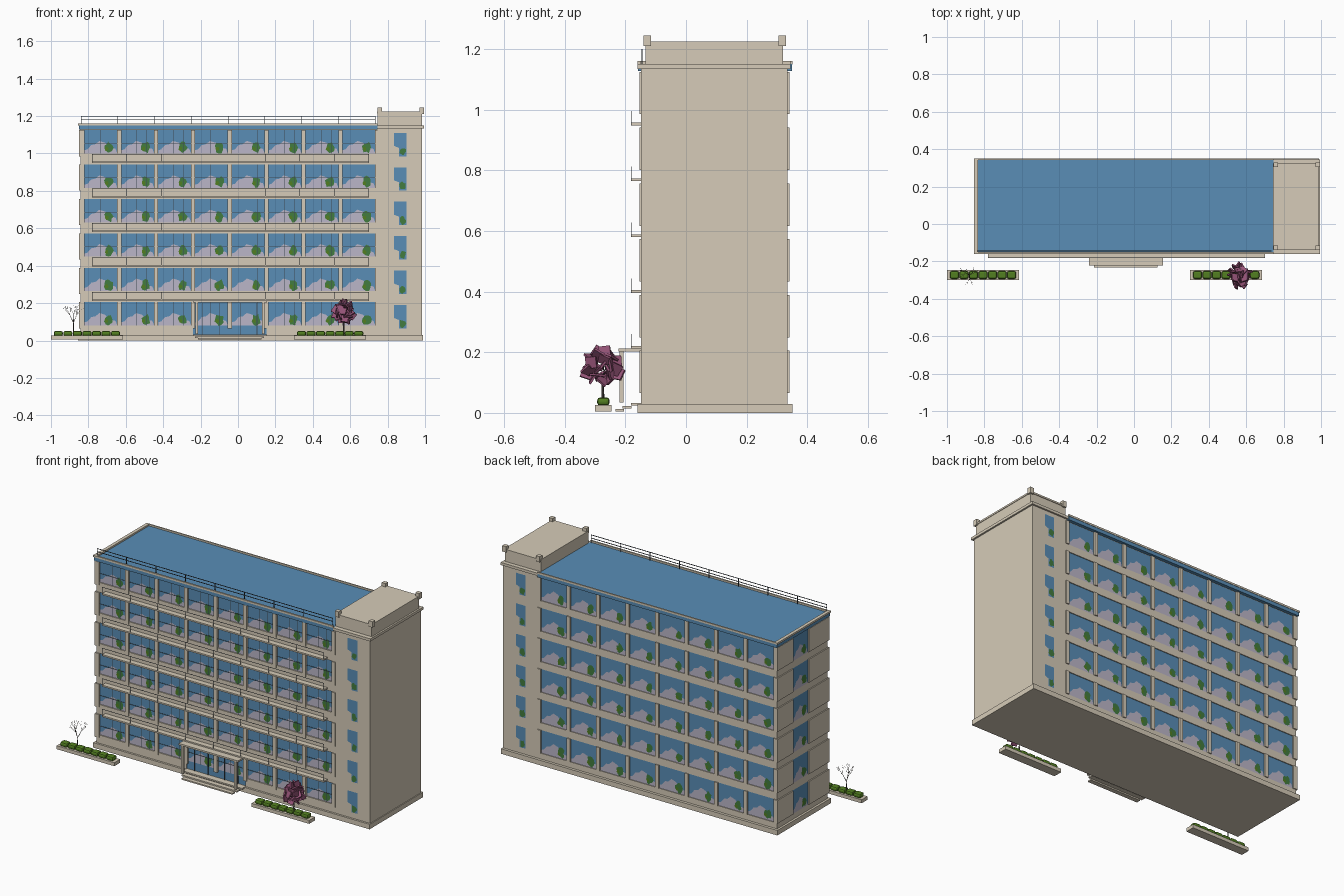
import bpy, bmesh, math, random
from mathutils import Vector, Matrix, Euler

random.seed(4)
if "Cube" in bpy.data.objects:
    bpy.data.objects.remove(bpy.data.objects["Cube"], do_unlink=True)


def material(name, r, g, b):
    m = bpy.data.materials.new(name)
    m.use_nodes = True
    m.diffuse_color = (r, g, b, 1)
    m.node_tree.nodes["Principled BSDF"].inputs["Base Color"].default_value = (r, g, b, 1)
    return m


STONE = material("beige stone", 0.67, 0.60, 0.48)
GLASS = material("blue glass", 0.10, 0.27, 0.47)
CURTAIN = material("lavender curtain", 0.50, 0.47, 0.58)
PLANT = material("plant green", 0.055, 0.20, 0.05)
HEDGE = material("hedge green", 0.085, 0.21, 0.015)
BLOSSOM = material("purple leaves", 0.31, 0.09, 0.19)
METAL = material("dark metal", 0.05, 0.07, 0.09)
BARK = material("grey bark", 0.12, 0.10, 0.09)


def finish(name, bm, mat):
    me = bpy.data.meshes.new(name)
    bm.to_mesh(me)
    bm.free()
    me.materials.append(mat)
    ob = bpy.data.objects.new(name, me)
    bpy.context.collection.objects.link(ob)
    return ob


def boxes(name, mat, items):
    """One object from boxes given as (x0, x1, y0, y1, z0, z1)."""
    bm = bmesh.new()
    for x0, x1, y0, y1, z0, z1 in items:
        mid = Vector((x0 + x1, y0 + y1, z0 + z1)) / 2
        bmesh.ops.create_cube(bm, size=1, matrix=Matrix.Translation(mid)
                              @ Matrix.Diagonal((x1 - x0, y1 - y0, z1 - z0, 1)))
    return finish(name, bm, mat)


def plates(name, mat, polys):
    bm = bmesh.new()
    for poly in polys:
        bm.faces.new([bm.verts.new(p) for p in poly])
    return finish(name, bm, mat)


FLOORS = range(6)
PITCH, STEP = 0.197, 0.184
FRONT, BACK, LEFT = -0.14, 0.329, -0.842
col_x = [-0.832 + PITCH * i for i in range(9)]
sill = [0.08 + STEP * k for k in FLOORS]
base = [0.065 + STEP * k for k in FLOORS]
head = [0.205 + STEP * k for k in FLOORS]

# Main body, plinth and tower
boxes("main_body", STONE, [(LEFT, 0.75, FRONT, BACK, 0.03, 1.13)])
boxes("plinth", STONE, [(-0.855, 0.99, -0.16, 0.351, 0, 0.03)])
boxes("tower", STONE, [(0.745, 0.985, -0.148, 0.335, 0.03, 1.134),
                       (0.745, 0.985, -0.133, 0.32, 1.15, 1.215),
                       (0.742, 0.988, -0.137, 0.324, 1.215, 1.225)])
boxes("tower_cornice", STONE, [(0.745, 0.995, -0.16, 0.345, 1.134, 1.15)])
boxes("tower_corner_posts", STONE, [(x, x + 0.025, y, y + 0.025, 1.21, 1.245)
                                    for x in (0.745, 0.97) for y in (-0.14, 0.305)])

# Roof slab, rim and railing
boxes("roof_slab", GLASS, [(-0.85, 0.745, -0.158, 0.349, 1.128, 1.15)])
boxes("roof_rim", STONE, [(-0.855, -0.835, -0.16, 0.351, 1.149, 1.16),
                          (-0.835, 0.745, -0.16, -0.15, 1.149, 1.16),
                          (-0.835, 0.745, 0.343, 0.351, 1.149, 1.16)])
rail = [(-0.84, 0.735, -0.146, -0.143, z, z + 0.003) for z in (1.178, 1.197)]
rail += [(x, x + 0.003, -0.146, -0.143, 1.15, 1.2)
         for x in [-0.84 + 0.1965 * i for i in range(9)]]
boxes("roof_railing", METAL, rail)

# Facade bands and columns, front and back
bands, columns, end_panels = [], [], []
for k in FLOORS:
    z0 = head[k - 1] if k else 0.03
    bands.append((LEFT, 0.745, BACK, 0.335, z0, base[k]))
    if k:
        bands.append((LEFT, 0.745, -0.148, FRONT, z0, sill[k]))
    else:
        bands += [(x0, x1, -0.148, FRONT, z0, sill[0])
                  for x0, x1 in ((LEFT, col_x[3]), (col_x[5], 0.745))]
    for x in col_x:
        for y0, y1 in ((-0.154, FRONT), (BACK, 0.341)):
            columns.append((x - 0.011, x + 0.011, y0, y1, base[k], head[k]))
    # End wall panels leave one window opening per floor
    for y0, y1 in ((-0.154, 0.04), (0.19, 0.341)):
        end_panels.append((-0.849, LEFT, y0, y1, base[k], head[k]))
boxes("floor_bands", STONE, bands)
boxes("facade_columns", STONE, columns)
boxes("end_wall_panels", STONE, end_panels)

# Windows: u runs to the viewer's right on every side
sides = {
    "front": lambda u, z, d: (u, FRONT - 0.001 - d, z),
    "back": lambda u, z, d: (-u, BACK + 0.001 + d, z),
    "left": lambda u, z, d: (LEFT - 0.001 - d, -u, z),
    "tower_front": lambda u, z, d: (u, -0.149 - d, z),
    "tower_back": lambda u, z, d: (-u, 0.336 + d, z),
}
glass, curtains, plants, light_plants = [], [], [], []
SWAG = [(0.06, 0), (0.95, 0), (0.9, 0.2), (0.74, 0.26), (0.62, 0.46), (0.46, 0.54),
        (0.36, 0.4), (0.24, 0.36), (0.14, 0.18), (0.06, 0.14)]


def leafy(side, u, z, r, d=0.002):
    ring = []
    for i in range(11):
        a, s = math.tau * i / 11, r * random.uniform(0.65, 1.1)
        ring.append(sides[side](u + 0.8 * s * math.cos(a), z + s * math.sin(a), d))
    return ring


def window(side, u0, u1, z0, z1, floor):
    f = sides[side]
    glass.append([f(u, z, 0) for u, z in ((u0, floor), (u1, floor), (u1, z1), (u0, z1))])
    w, h = u1 - u0, z1 - z0
    curtains.append([f(u0 + a * w, z0 + b * h, 0.001) for a, b in SWAG])
    plants.append(leafy(side, u0 + 0.72 * w, z0 + 0.25 * h, 0.032))
    light_plants.append(leafy(side, u0 + 0.66 * w, z0 + 0.2 * h, 0.013, 0.003))


for k in FLOORS:
    for i in range(8):
        a, b = col_x[i], col_x[i + 1]
        door = k == 0 and i in (3, 4)
        window("front", a, b, sill[k], head[k], 0.032 if door else sill[k])
        window("back", -b, -a, base[k], head[k], base[k])
    window("left", -0.19, -0.04, base[k], head[k], base[k])
    # Notched tower windows with a plant in the lower corner
    for side, u0 in (("tower_front", 0.835), ("tower_back", -0.9)):
        f, z1 = sides[side], head[k] - 0.015
        shape = ((0.026, -0.125), (0.065, -0.125), (0.065, 0), (0, 0), (0, -0.07), (0.026, -0.08))
        glass.append([f(u0 + u, z1 + v, 0) for u, v in shape])
        plants.append(leafy(side, u0 + 0.045, z1 - 0.1, 0.024))
plates("window_glass", GLASS, glass)
plates("window_curtains", CURTAIN, curtains)
plates("window_plants", PLANT, plants)
plates("window_plant_highlights", HEDGE, light_plants)

# Thin mullions and transoms on the front
bars = []
for k in FLOORS:
    bars.append((col_x[0], col_x[8], -0.146, -0.144, head[k] - 0.072, head[k] - 0.07))
    for x in col_x[:-1]:
        bars += [(x + t * PITCH - 0.001, x + t * PITCH + 0.001, -0.146, -0.144, sill[k], head[k])
                 for t in (0.48, 0.75)]
boxes("window_bars", METAL, bars)

# Balcony slabs with slim railings
slabs, rails = [], []
for k in range(5):
    z = 0.212 + STEP * k
    slabs.append((-0.78, 0.7, -0.181, -0.147, z, z + 0.009))
    rails.append((-0.78, 0.7, -0.181, -0.179, z + 0.046, z + 0.048))
    rails += [(x, x + 0.002, -0.181, -0.179, z, z + 0.048)
              for x in [-0.78 + 0.1848 * i for i in range(9)]]
boxes("balcony_slabs", STONE, slabs)
boxes("balcony_railings", METAL, rails)

# Entrance canopy, posts, steps and door frame
boxes("entrance_canopy", STONE, [(-0.24, 0.155, -0.222, -0.147, 0.203, 0.213)])
boxes("entrance_posts", STONE, [(x - 0.007, x + 0.007, -0.22, -0.206, 0.035, 0.203)
                                for x in (-0.22, 0.135)])
boxes("entrance_steps", STONE, [(-0.24, 0.155, -0.182, -0.147, 0.024, 0.032),
                                (-0.23, 0.14, -0.21, -0.18, 0.014, 0.022),
                                (-0.215, 0.125, -0.232, -0.205, 0.005, 0.013)])
boxes("door_frame", METAL, [(x, x + 0.003, -0.147, -0.143, 0.032, 0.2)
                            for x in (-0.19, -0.1, 0.01, 0.1)])

# Planters with clipped hedges
starts = (-1.0, 0.3)
boxes("planters", STONE, [(x, x + 0.385, -0.3, -0.245, 0.005, 0.026) for x in starts])
hedge = boxes("hedges", HEDGE, [(x + 0.015 + 0.051 * i, x + 0.064 + 0.051 * i, -0.293, -0.252, 0.024, 0.051)
                                for x in starts for i in range(7)])
bevel = hedge.modifiers.new("rounding", 'BEVEL')
bevel.width, bevel.segments = 0.01, 2


# Trees: branching curves, one with leaf clumps
def branch(curve, start, direction, length, radius, depth):
    end = start + direction * length
    sp = curve.splines.new('POLY')
    sp.points.add(1)
    for point, pos, r in zip(sp.points, (start, end), (radius, radius * 0.6)):
        point.co = (*pos, 1)
        point.radius = r
    if depth:
        spin = random.random() * math.tau
        for i in range(3):
            a = spin + math.tau * i / 3
            d = (direction + 0.55 * Vector((math.cos(a), math.sin(a), 0.15))).normalized()
            branch(curve, end, d, length * 0.68, radius * 0.6, depth - 1)


def tree(name, x, y, length, radius, depth):
    curve = bpy.data.curves.new(name, 'CURVE')
    curve.dimensions = '3D'
    curve.bevel_depth, curve.bevel_resolution = 1, 0
    branch(curve, Vector((x, y, 0.025)), Vector((0, 0, 1)), length, radius, depth)
    curve.materials.append(BARK)
    bpy.context.collection.objects.link(bpy.data.objects.new(name, curve))


tree("bare_tree", -0.88, -0.272, 0.07, 0.003, 3)
tree("leafy_tree_trunk", 0.565, -0.275, 0.07, 0.005, 2)
bm = bmesh.new()
COUNT = 30
for i in range(COUNT):
    # Even spread of flat clumps around the crown
    h, a = -1 + 2 * (i + 0.5) / COUNT, i * 2.4
    r = math.sqrt(1 - h * h) * random.uniform(0.55, 1)
    pos = Vector((0.568 + 0.056 * r * math.cos(a), -0.275 + 0.068 * r * math.sin(a), 0.155 + 0.048 * h))
    turn = Euler([random.random() * math.tau for _ in range(3)]).to_matrix().to_4x4()
    bmesh.ops.create_cube(bm, size=0.038, matrix=Matrix.Translation(pos) @ turn
                          @ Matrix.Diagonal((1, 1, 0.2, 1)))
finish("leafy_tree_crown", bm, BLOSSOM)
